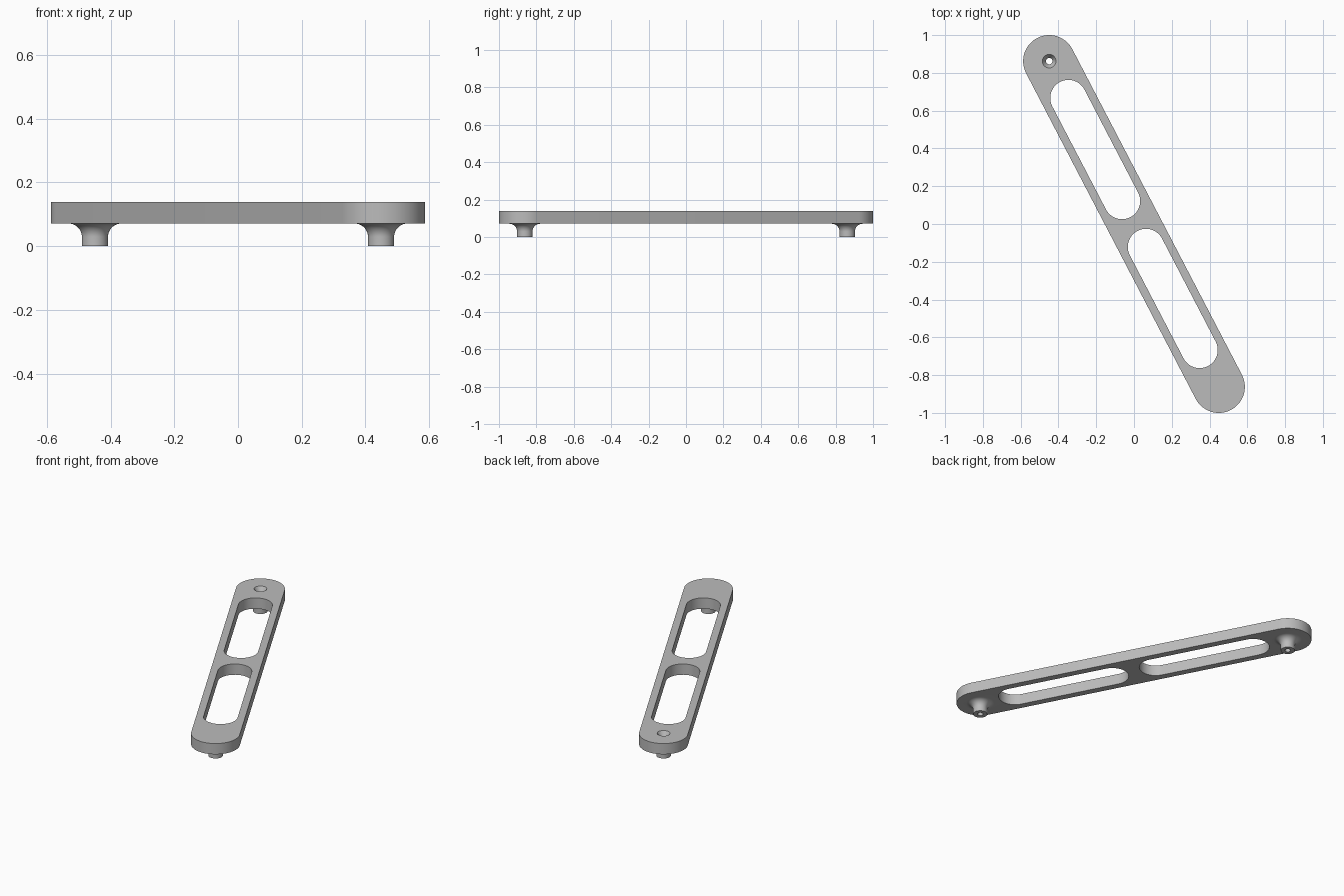
import bpy, bmesh, math
from mathutils import Vector

cube = bpy.data.objects.get("Cube")
if cube:
    bpy.data.objects.remove(cube, do_unlink=True)

END = Vector((-0.449, 0.862, 0))      # centre of the rear rounded end
AXIS = END.normalized()
BOTTOM, TOP = 0.071, 0.138

grey = bpy.data.materials.new("satin grey")
grey.use_nodes = True
colour = (0.5, 0.5, 0.5, 1)
grey.diffuse_color = colour
grey.node_tree.nodes["Principled BSDF"].inputs["Base Color"].default_value = colour


def make_object(name, bm):
    bmesh.ops.recalc_face_normals(bm, faces=bm.faces)
    mesh = bpy.data.meshes.new(name)
    bm.to_mesh(mesh)
    bm.free()
    mesh.materials.append(grey)
    obj = bpy.data.objects.new(name, mesh)
    bpy.context.collection.objects.link(obj)
    return obj


def stadium(name, start, end, radius, z0, z1, steps=32):
    """Upright slab with rounded ends between two points."""
    bm = bmesh.new()
    heading = math.atan2(end.y - start.y, end.x - start.x)
    ring = []
    for centre, turn in ((end, -math.pi / 2), (start, math.pi / 2)):
        for i in range(steps + 1):
            a = heading + turn + math.pi * i / steps
            ring.append(bm.verts.new((centre.x + radius * math.cos(a),
                                      centre.y + radius * math.sin(a), z0)))
    face = bm.faces.new(ring)
    grown = bmesh.ops.extrude_face_region(bm, geom=[face])["geom"]
    top = [v for v in grown if isinstance(v, bmesh.types.BMVert)]
    bmesh.ops.translate(bm, verts=top, vec=(0, 0, z1 - z0))
    return make_object(name, bm)


def lathe(name, centre, profile, steps=48):
    """Solid of revolution from (radius, z) points, starting and ending on the axis."""
    bm = bmesh.new()
    verts = [bm.verts.new((centre.x + r, centre.y, z)) for r, z in profile]
    edges = [bm.edges.new(pair) for pair in zip(verts, verts[1:])]
    bmesh.ops.spin(bm, geom=verts + edges, cent=centre, axis=(0, 0, 1),
                   angle=2 * math.pi, steps=steps, use_merge=False)
    bmesh.ops.remove_doubles(bm, verts=bm.verts, dist=1e-5)
    return make_object(name, bm)


def combine(target, tool, operation):
    mod = target.modifiers.new(operation.lower(), "BOOLEAN")
    mod.operation, mod.solver, mod.object = operation, "EXACT", tool
    bpy.context.view_layer.objects.active = target
    bpy.ops.object.modifier_apply(modifier=mod.name)
    bpy.data.objects.remove(tool, do_unlink=True)


# Rounded bar
bar = stadium("slotted_bar", -END, END, 0.138, BOTTOM, TOP)

# Post with a flared root, and the countersunk bore through it
POST, FLARE = 0.041, 0.042
post = [(0, 0), (POST, 0)]
for i in range(13):
    a = math.pi / 2 * i / 12
    post.append((POST + FLARE * (1 - math.cos(a)), BOTTOM - FLARE * (1 - math.sin(a))))
post += [(POST + FLARE, BOTTOM + 0.01), (0, BOTTOM + 0.01)]
bore = [(0, -0.02), (0.017, -0.02), (0.017, TOP - 0.03), (0.036, TOP), (0.036, TOP + 0.02),
        (0, TOP + 0.02)]

for side in (1, -1):
    combine(bar, stadium("slot_cutter", AXIS * side * 0.137, AXIS * side * 0.752,
                         0.096, BOTTOM - 0.05, TOP + 0.05), "DIFFERENCE")
    combine(bar, lathe("post", END * side, post), "UNION")
    combine(bar, lathe("bore_cutter", END * side, bore), "DIFFERENCE")

# Smooth rounded walls, crisp rims
bpy.ops.object.select_all(action="DESELECT")
bar.select_set(True)
bpy.context.view_layer.objects.active = bar
bpy.ops.object.shade_smooth_by_angle(angle=math.radians(30))
